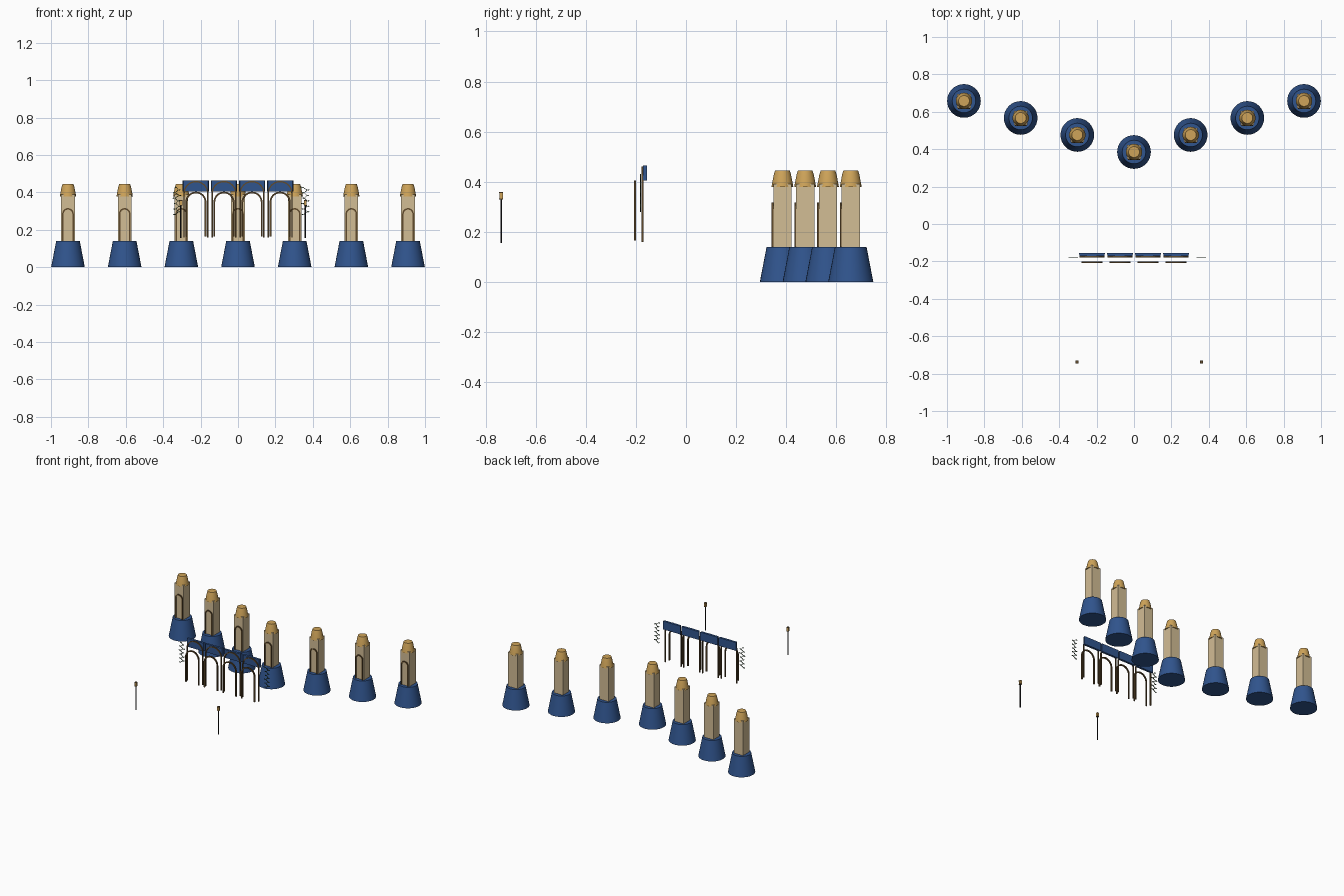
import bpy, bmesh, math, random
from mathutils import Vector

if "Cube" in bpy.data.objects:
    bpy.data.objects.remove(bpy.data.objects["Cube"])
random.seed(3)

def mat(name, c):
    m = bpy.data.materials.new(name)
    m.diffuse_color = (*c, 1)
    m.use_nodes = True
    m.node_tree.nodes["Principled BSDF"].inputs["Base Color"].default_value = m.diffuse_color
    return m

BLUE = mat("blue", (0.03, 0.09, 0.27))
TAN = mat("sandstone", (0.65, 0.51, 0.30))
GOLD = mat("gold", (0.62, 0.37, 0.10))
BROWN = mat("bronze", (0.12, 0.07, 0.025))
DARK = mat("iron", (0.012, 0.012, 0.014))
GREEN = mat("leaf_green", (0.03, 0.07, 0.03))

def finish(name, bm, m, smooth=False):
    bmesh.ops.recalc_face_normals(bm, faces=bm.faces)
    me = bpy.data.meshes.new(name)
    bm.to_mesh(me)
    bm.free()
    me.materials.append(m)
    o = bpy.data.objects.new(name, me)
    bpy.context.collection.objects.link(o)
    if smooth:
        bpy.ops.object.select_all(action='DESELECT')
        o.select_set(True)
        bpy.context.view_layer.objects.active = o
        bpy.ops.object.shade_smooth_by_angle(angle=math.radians(35))
    return o

def box(name, c, s, m):
    bm = bmesh.new()
    bmesh.ops.create_cube(bm, size=1)
    for v in bm.verts:
        v.co = Vector([v.co[i] * s[i] + c[i] for i in range(3)])
    return finish(name, bm, m)

def lathe(name, x, y, prof, m, n=32):
    # stacked rings closed with end caps
    bm = bmesh.new()
    rings = [[bm.verts.new((x + r * math.cos(2 * math.pi * i / n),
                            y + r * math.sin(2 * math.pi * i / n), z))
              for i in range(n)] for r, z in prof]
    for a, b in zip(rings, rings[1:]):
        for i in range(n):
            bm.faces.new((a[i], a[(i + 1) % n], b[(i + 1) % n], b[i]))
    bm.faces.new(rings[0][::-1])
    bm.faces.new(rings[-1])
    return finish(name, bm, m, True)

def arch(name, x, y, r_out, t, depth, z0, z_top, m, n=16):
    # flat band following legs and a semicircle
    zs = z_top - r_out
    def path(r):
        return ([(x - r, z0)] + [(x - r * math.cos(math.pi * i / n), zs + r * math.sin(math.pi * i / n))
                for i in range(n + 1)] + [(x + r, z0)])
    bm = bmesh.new()
    secs = []
    for (ox, oz), (ix, iz) in zip(path(r_out), path(r_out - t)):
        secs.append([bm.verts.new(p) for p in ((ox, y - depth / 2, oz), (ix, y - depth / 2, iz),
                                               (ix, y + depth / 2, iz), (ox, y + depth / 2, oz))])
    for a, b in zip(secs, secs[1:]):
        for i in range(4):
            bm.faces.new((a[i], a[(i + 1) % 4], b[(i + 1) % 4], b[i]))
    bm.faces.new(secs[0])
    bm.faces.new(secs[-1][::-1])
    return finish(name, bm, m, True)

# towers in a V formation
for i in range(-3, 4):
    x, y = 0.303 * i, 0.385 + 0.091 * abs(i)
    lathe("tower_base", x, y, [(0.09, 0), (0.063, 0.14)], BLUE)
    box("tower_shaft", (x, y, 0.265), (0.073, 0.073, 0.25), TAN)
    lathe("tower_cap", x, y, [(0.044, 0.378), (0.034, 0.43), (0.029, 0.445)], GOLD)
    arch("tower_arch", x, y - 0.039, 0.031, 0.008, 0.008, 0.14, 0.316, BROWN)

# arcade with double arches and blue header panels
for i in range(4):
    x = -0.225 + 0.15 * i
    p = box("arcade_header", (x, -0.163, 0.434), (0.141, 0.016, 0.06), BLUE)
    for v in p.data.vertices:
        if v.co.y < -0.163:
            v.co.x = x + (v.co.x - x) * 0.93
    arch("arcade_back_arch", x, -0.174, 0.067, 0.007, 0.008, 0.16, 0.461, BROWN)
    arch("arcade_front_arch", x, -0.204, 0.056, 0.009, 0.008, 0.165, 0.404, BROWN)

# climbing vines: zigzag stem with thin leaves
for x in (-0.325, 0.36):
    bm = bmesh.new()
    pts = []
    for k in range(11):
        s = 1 if k % 2 else -1
        pts.append((x + s * 0.008 + random.uniform(-0.005, 0.005), 0.282 + 0.0145 * k))
    def slab(loop):
        vs = [bm.verts.new((px, -0.183, pz)) for px, pz in loop]
        f = bm.faces.new(vs)
        g = bmesh.ops.extrude_face_region(bm, geom=[f])
        for v in g['geom']:
            if isinstance(v, bmesh.types.BMVert):
                v.co.y += 0.004
    for (ax, az), (bx, bz) in zip(pts, pts[1:]):
        slab([(ax, az - 0.002), (bx, bz - 0.002), (bx, bz + 0.002), (ax, az + 0.002)])
    for k, (px, pz) in enumerate(pts):
        d = (1 if k % 2 else -1) * 0.013
        slab([(px, pz), (px + d * 0.5, pz - 0.004), (px + d, pz + 0.001), (px + d * 0.5, pz + 0.004)])
    finish("vine", bm, GREEN)

# lamps
for x in (-0.305, 0.36):
    lathe("lamp_post", x, -0.738, [(0.004, 0.155), (0.004, 0.33)], DARK, 10)
    box("lamp_lantern", (x, -0.738, 0.343), (0.014, 0.014, 0.024), GOLD)
    for z in (0.331, 0.356):
        box("lamp_rim", (x, -0.738, z), (0.016, 0.016, 0.004), BROWN)
